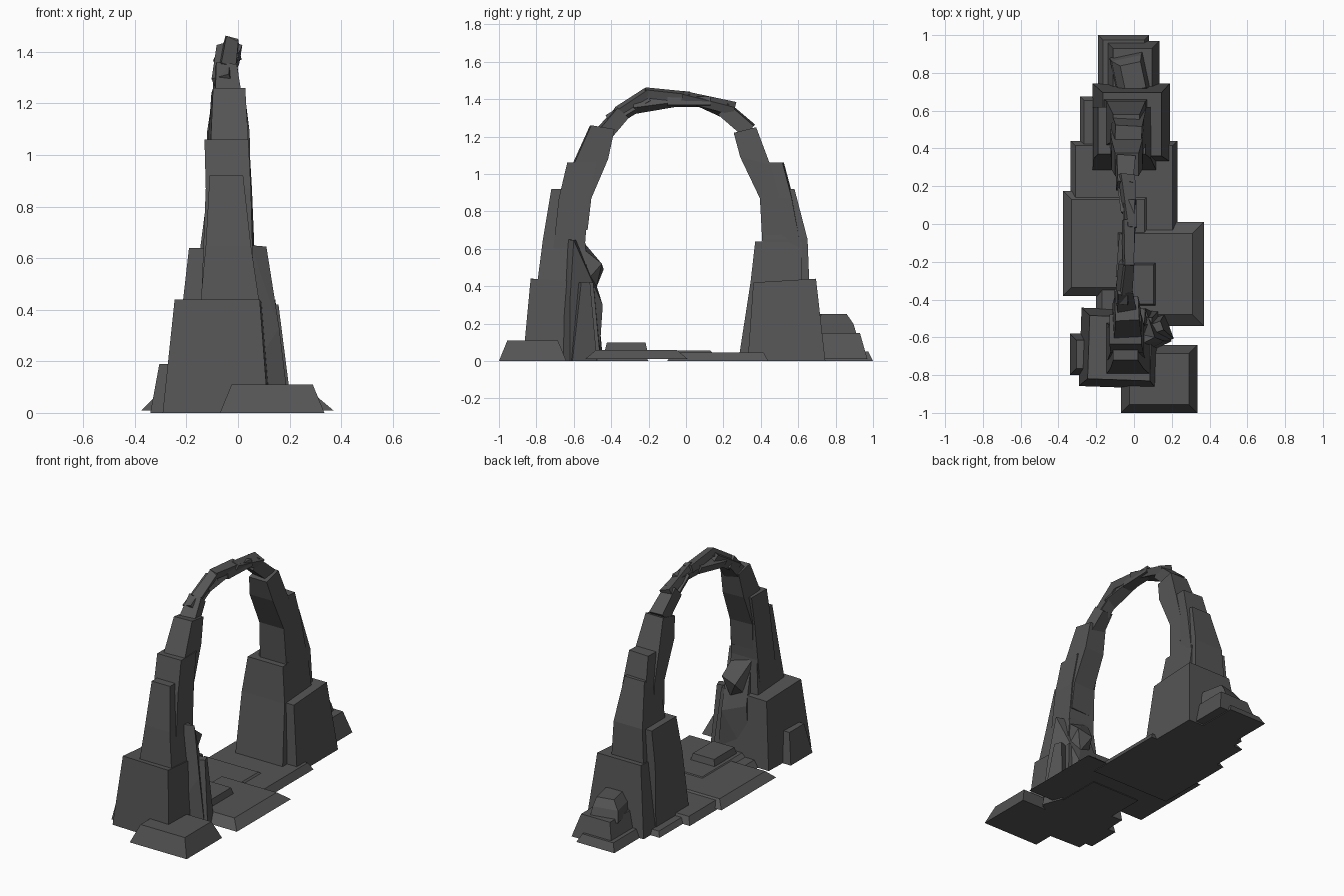
import bpy, bmesh, math
from mathutils import Vector, Matrix

cube = bpy.data.objects.get("Cube")
if cube:
    bpy.data.objects.remove(cube, do_unlink=True)

stone = bpy.data.materials.new("dark_grey_stone")
stone.use_nodes = True
GREY = (0.09, 0.09, 0.09, 1)
stone.diffuse_color = GREY
stone.node_tree.nodes["Principled BSDF"].inputs["Base Color"].default_value = GREY


def finish(name, bm):
    bmesh.ops.recalc_face_normals(bm, faces=bm.faces)
    mesh = bpy.data.meshes.new(name)
    bm.to_mesh(mesh)
    bm.free()
    mesh.materials.append(stone)
    obj = bpy.data.objects.new(name, mesh)
    bpy.context.collection.objects.link(obj)
    return obj


def loft(name, rings):
    """Join four-cornered rings into a closed solid."""
    bm = bmesh.new()
    rows = [[bm.verts.new(p) for p in ring] for ring in rings]
    for a, b in zip(rows, rows[1:]):
        for i in range(4):
            j = (i + 1) % 4
            bm.faces.new((a[i], a[j], b[j], b[i]))
    bm.faces.new(rows[0])
    bm.faces.new(rows[-1])
    return finish(name, bm)


def rock(name, *sections, turn=0):
    """Stack of rectangles x0, x1, y0, y1, z (and z at y1 if tilted)."""
    rings = []
    for s in sections:
        x0, x1, y0, y1, z = s[:5]
        zb = s[-1]
        mid = Vector(((x0 + x1) / 2, (y0 + y1) / 2, 0))
        spin = Matrix.Rotation(math.radians(turn), 3, 'Z')
        ring = [Vector(p) for p in ((x0, y0, z), (x1, y0, z), (x1, y1, zb), (x0, y1, zb))]
        rings.append([spin @ (p - mid) + mid for p in ring])
    return loft(name, rings)


def slab(name, x0, x1, y0, y1, z0, z1, inset):
    return rock(name, (x0, x1, y0, y1, z0),
                (x0 + inset, x1 - inset, y0 + inset, y1 - inset, z1))


def hull(name, points):
    bm = bmesh.new()
    for p in points:
        bm.verts.new(p)
    out = bmesh.ops.convex_hull(bm, input=bm.verts)
    bmesh.ops.delete(bm, geom=[v for v in bm.verts if not v.link_faces], context='VERTS')
    return finish(name, bm)


def shard(name, start, end, w0, w1, thick, roll):
    """Crooked bar along the arch between two points."""
    a, b = Vector(start), Vector(end)
    along = (b - a).normalized()
    side = Matrix.Rotation(math.radians(roll), 3, along) @ Vector((1, 0, 0))
    up = along.cross(side).normalized()
    return loft(name, [[c + side * w * i + up * thick * j / 2
                        for i, j in ((-.5, -1), (.5, -1), (.5, 1), (-.5, 1))]
                       for c, w in ((a, w0), (b, w1))])


# Ground slabs
slab("front_step", -.07, .335, -1, -.64, 0, .11, .045)
slab("floor_slab_left", -.14, .37, -.54, .01, .01, .06, .06)
slab("floor_slab_right", -.375, .1, -.38, .175, .01, .055, .045)
slab("floor_slab_middle", -.335, .23, -.1, .44, 0, .045, .025)
slab("floor_slab_back", -.285, .15, .2, .675, 0, .03, .02)
slab("floor_slab_front", -.2, .15, -.75, -.2, 0, .04, .03)
slab("floor_tile", -.06, .115, -.435, -.205, .05, .1, .012)
slab("back_step_lower", -.19, .08, .6, 1, 0, .05, .025)
slab("back_step_upper", -.15, .135, .6, .97, .01, .15, .04)
rock("back_step_stone", (-.11, .07, .68, .9, .13), (-.1, .06, .69, .88, .2),
     (-.06, .05, .71, .85, .25), turn=12)
slab("side_stone", -.34, -.15, -.8, -.58, 0, .19, .035)

# Front pillar, from base up
rock("front_pillar_base", (-.285, .125, -.865, -.45, 0), (-.24, .09, -.825, -.49, .44, .42), turn=-2)
rock("front_pillar_lower", (-.15, .09, -.8, -.52, .38), (-.125, .05, -.765, -.54, .65),
     (-.11, .02, -.72, -.56, .92))
rock("front_pillar_middle", (-.14, .06, -.72, -.55, .5), (-.125, .05, -.68, -.52, .87),
     (-.13, .04, -.635, -.48, 1.06))
rock("front_pillar_upper", (-.1, .05, -.63, -.53, .7), (-.11, .045, -.62, -.51, .87),
     (-.11, .035, -.6, -.42, 1.06, 1.08), (-.1, .025, -.51, -.385, 1.26, 1.24), turn=3)
hull("front_pillar_spur", [
    (.2, -.62, 0), (-.05, -.74, 0), (-.12, -.48, 0), (.1, -.465, 0),
    (.16, -.62, .33), (.06, -.445, .3), (-.1, -.47, .36),
    (.05, -.63, .65), (.11, -.6, .645), (-.08, -.56, .65)])
hull("front_pillar_wedge", [
    (.05, -.6, .64), (-.1, -.56, .65), (-.1, -.6, .3), (.08, -.6, .35),
    (.06, -.45, .52), (-.04, -.44, .49), (.02, -.48, .39)])
rock("front_pillar_splinter", (.08, .19, -.63, -.49, 0), (.1, .15, -.57, -.52, .42), turn=20)

# Back pillar, from base up
rock("back_pillar_base", (-.22, .19, .33, .745, 0), (-.165, .145, .36, .695, .42, .44))
rock("back_pillar_block", (-.22, .12, .28, .62, 0), (-.215, .09, .345, .62, .42),
     (-.19, .06, .37, .62, .64))
rock("back_pillar_lower", (-.16, .07, .4, .66, .4), (-.145, .06, .42, .65, .65),
     (-.11, .03, .44, .58, .92))
rock("back_pillar_middle", (-.12, .06, .42, .62, .6), (-.12, .05, .41, .57, .87),
     (-.1, .04, .41, .52, 1.06), turn=-3)
rock("back_pillar_upper", (-.13, .06, .41, .5, .6), (-.125, .05, .395, .5, .87),
     (-.12, .045, .29, .45, 1.09, 1.05), (-.1, .025, .255, .375, 1.22, 1.25))

# Crooked shards along the top of the arch
ARCH = [
    ((-.04, -.47, 1.18), (-.05, -.34, 1.33), .11, .08, .08, 8),
    ((-.06, -.41, 1.28), (-.045, -.2, 1.41), .07, .06, .06, -18),
    ((-.045, -.36, 1.33), (-.03, -.2, 1.435), .06, .05, .05, 20),
    ((-.05, -.28, 1.36), (-.04, -.05, 1.395), .08, .06, .05, -25),
    ((-.03, -.22, 1.435), (-.03, .02, 1.41), .05, .06, .045, 15),
    ((-.03, -.1, 1.385), (-.02, .13, 1.385), .06, .06, .045, -12),
    ((-.015, -.02, 1.415), (-.04, .26, 1.35), .05, .08, .045, 22),
    ((-.04, .06, 1.39), (-.05, .21, 1.325), .05, .07, .035, -20),
    ((-.05, .2, 1.35), (-.045, .34, 1.23), .08, .1, .08, 6),
]
for n, part in enumerate(ARCH, 1):
    shard(f"arch_shard_{n}", *part)
